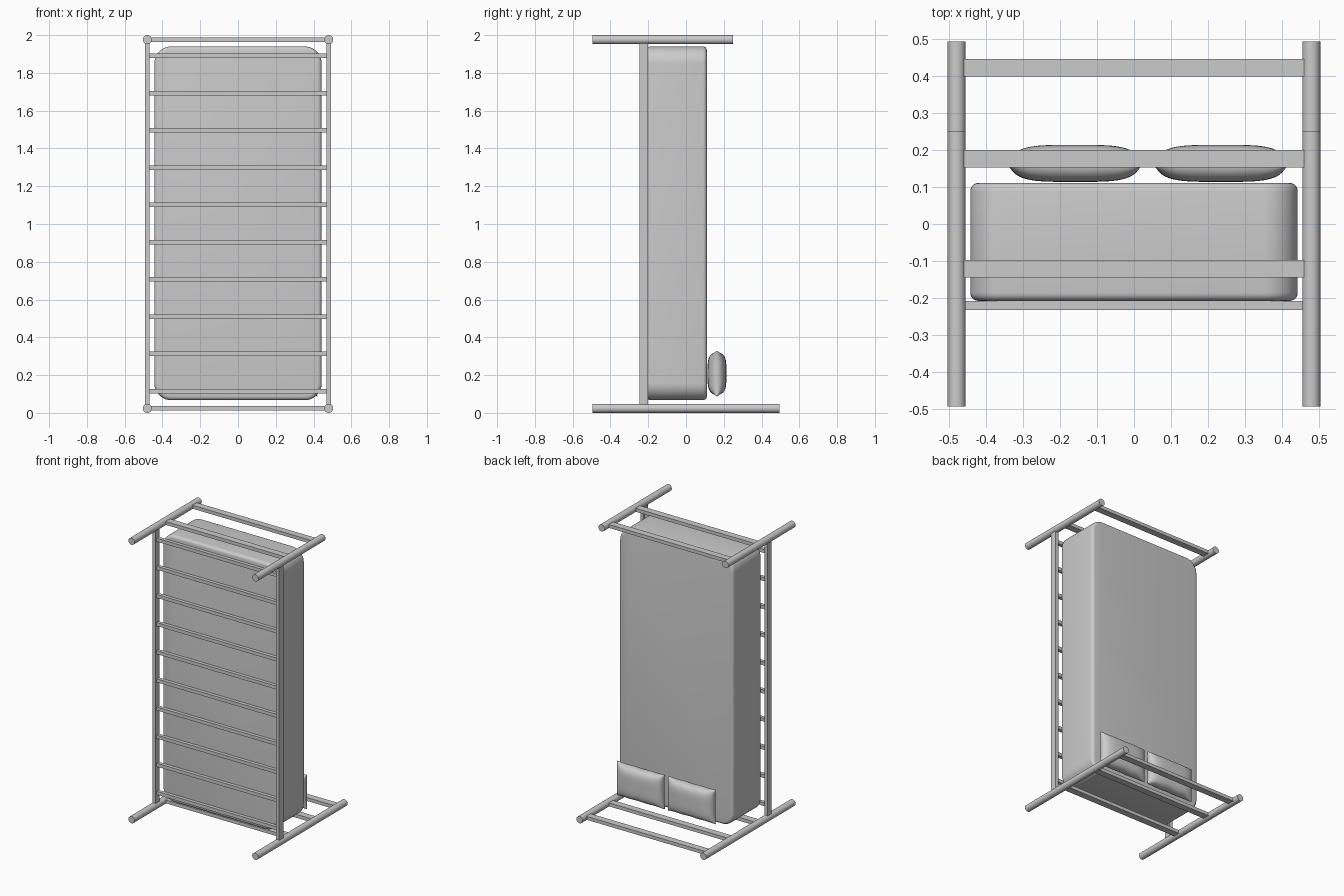
import bpy, bmesh, math
from mathutils import Matrix, Vector

if "Cube" in bpy.data.objects:
    bpy.data.objects.remove(bpy.data.objects["Cube"])

R = 0.024          # post radius
PX = 0.48          # post x position
Z_HEAD, Z_FOOT = R, 2 - R


def finish(name, bm, angle=None):
    bmesh.ops.recalc_face_normals(bm, faces=bm.faces)
    me = bpy.data.meshes.new(name)
    bm.to_mesh(me)
    bm.free()
    ob = bpy.data.objects.new(name, me)
    bpy.context.collection.objects.link(ob)
    if angle:
        bpy.ops.object.select_all(action='DESELECT')
        ob.select_set(True)
        bpy.context.view_layer.objects.active = ob
        bpy.ops.object.shade_smooth_by_angle(angle=math.radians(angle))
    return ob


def make_box(lo, hi):
    bm = bmesh.new()
    lo, hi = Vector(lo), Vector(hi)
    m = Matrix.Translation((lo + hi) / 2) @ Matrix.Diagonal((*(hi - lo), 1))
    bmesh.ops.create_cube(bm, size=1, matrix=m)
    return bm


def box(name, lo, hi):
    return finish(name, make_box(lo, hi))


def post(name, x, z, y0, y1):
    bm = bmesh.new()
    m = Matrix.Translation((x, (y0 + y1) / 2, z)) @ Matrix.Rotation(math.pi / 2, 4, 'X')
    bmesh.ops.create_cone(bm, cap_ends=True, segments=32, radius1=R, radius2=R,
                          depth=y1 - y0, matrix=m)
    return finish(name, bm, 40)


# Posts and long side rails
for side, s in (("left", -1), ("right", 1)):
    post(f"{side}_head_post", s * PX, Z_HEAD, -0.494, 0.494)
    post(f"{side}_foot_post", s * PX, Z_FOOT, -0.494, 0.25)
    box(f"{side}_side_rail", (s * PX - 0.012, -0.247, 0.04), (s * PX + 0.012, -0.2, 1.96))

# Cross bars of the headboard and footboard
for end, z, heights in (("head", Z_HEAD, (-0.121, 0.176, 0.423)),
                        ("foot", Z_FOOT, (-0.121, 0.176))):
    for i, y in enumerate(heights):
        box(f"{end}_bar_{i + 1}", (-0.465, y - 0.0237, z - 0.012), (0.465, y + 0.0237, z + 0.012))

# Slats under the mattress
for i in range(10):
    z = 0.115 + i * 0.1972
    box(f"slat_{i + 1}", (-0.469, -0.232, z - 0.012), (0.469, -0.208, z + 0.012))

# Mattress: rounded plan corners, then softened rims
bm = make_box((-0.443, -0.208, 0.067), (0.443, 0.111, 1.94))
corners = [e for e in bm.edges if abs(e.verts[0].co.y - e.verts[1].co.y) > 0.1]
bmesh.ops.bevel(bm, geom=corners, offset=0.09, segments=10, profile=0.5, affect='EDGES')
rims = [e for e in bm.edges if abs(e.verts[0].co.y - e.verts[1].co.y) < 0.01]
bmesh.ops.bevel(bm, geom=rims, offset=0.022, segments=5, profile=0.5, affect='EDGES')
finish("mattress", bm, 40)


def pillow(name, cx, cy, cz, a=0.186, b=0.121, t=0.05, n=32):
    """Two puffed sheets joined on a seam, with pinched edges and pointed corners."""
    bm = bmesh.new()
    sheets = []
    for side in (1, -1):
        rows = []
        for j in range(n + 1):
            v = math.sin(math.pi * (j / n - 0.5))
            row = []
            for i in range(n + 1):
                u = math.sin(math.pi * (i / n - 0.5))
                puff = math.sqrt(max(0, (1 - u ** 4) * (1 - v ** 4)))
                x = a * u * (1 - 0.05 * u * u * (1 - v ** 4))
                z = b * v * (1 - 0.08 * v * v * (1 - u ** 4) - 0.012 * math.cos(9 * u) * v * v * (1 - u ** 4))
                row.append(bm.verts.new((cx + x, cy + side * t * puff, cz + z)))
            rows.append(row)
        sheets.append(rows)
    for rows in sheets:
        for j in range(n):
            for i in range(n):
                bm.faces.new((rows[j][i], rows[j][i + 1], rows[j + 1][i + 1], rows[j + 1][i]))
    bmesh.ops.remove_doubles(bm, verts=bm.verts, dist=1e-5)
    return finish(name, bm, 60)


# Pillows
pillow("left_pillow", -0.16, 0.164, 0.208)
pillow("right_pillow", 0.235, 0.164, 0.208)
